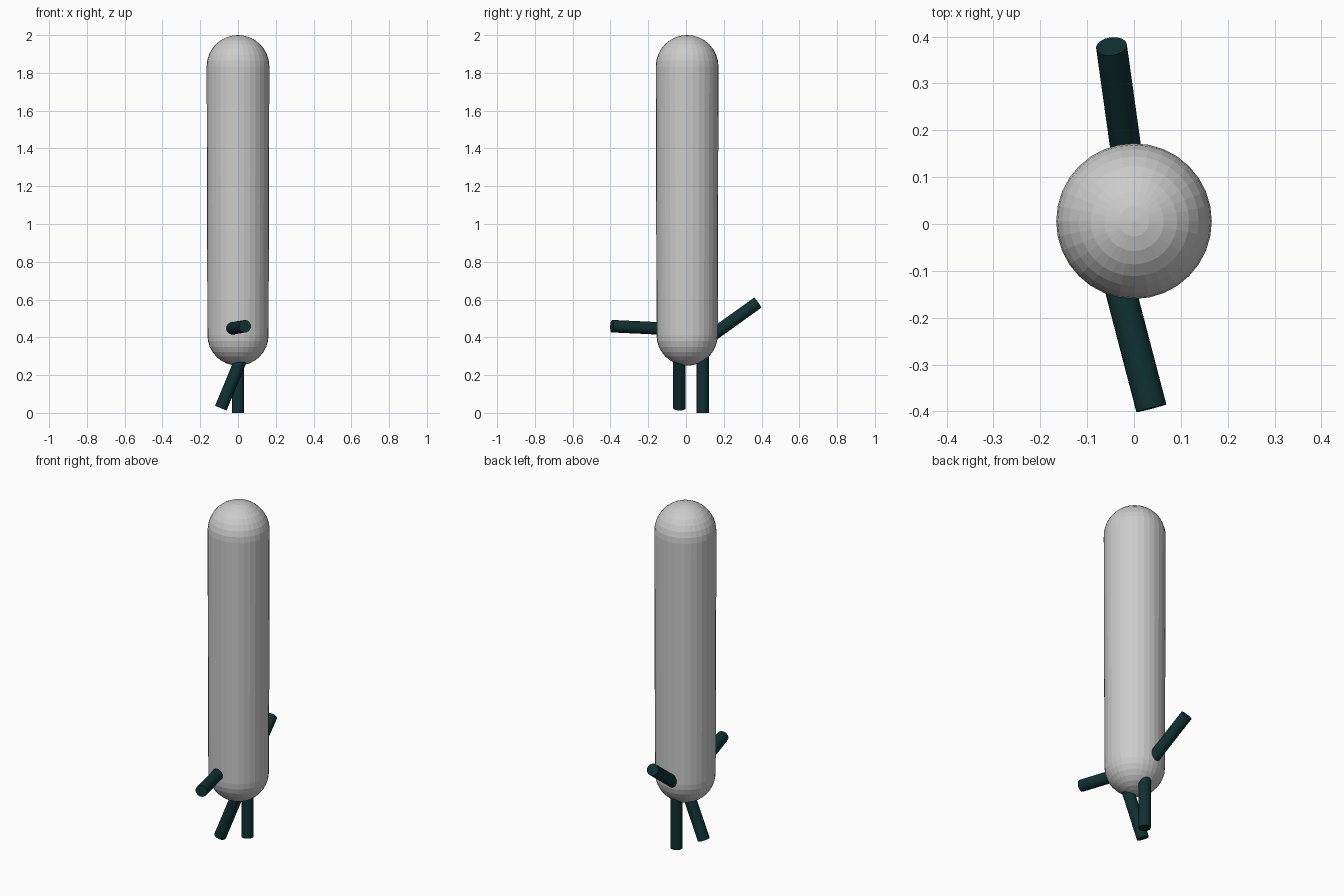
import bpy
import bmesh
from math import sin, cos, pi
from mathutils import Vector

cube = bpy.data.objects.get("Cube")
if cube:
    bpy.data.objects.remove(cube, do_unlink=True)

SIDES = 32


def make_material(name, rgb):
    mat = bpy.data.materials.new(name)
    mat.use_nodes = True
    color = (*rgb, 1.0)
    mat.diffuse_color = color
    mat.node_tree.nodes["Principled BSDF"].inputs["Base Color"].default_value = color
    return mat


def add_object(name, bm, mat):
    bmesh.ops.recalc_face_normals(bm, faces=bm.faces)
    mesh = bpy.data.meshes.new(name)
    bm.to_mesh(mesh)
    bm.free()
    mesh.materials.append(mat)
    obj = bpy.data.objects.new(name, mesh)
    bpy.context.collection.objects.link(obj)
    return obj


def capsule(name, bottom, top, r_low, r_high, center, mat, rings=8):
    """Lathe a half profile with two round ends, slightly tapered."""
    angles = [i * pi / 2 / rings for i in range(rings + 1)]
    profile = [(r_low * sin(a), bottom + r_low * (1 - cos(a))) for a in angles]
    profile += [(r_high * sin(a), top - r_high * (1 - cos(a))) for a in reversed(angles)]
    bm = bmesh.new()
    verts = [bm.verts.new((r, 0, z)) for r, z in profile]
    edges = [bm.edges.new(pair) for pair in zip(verts, verts[1:])]
    bmesh.ops.spin(bm, geom=verts + edges, cent=(0, 0, 0), axis=(0, 0, 1),
                   angle=2 * pi, steps=SIDES)
    bmesh.ops.remove_doubles(bm, verts=bm.verts, dist=0.0005)
    obj = add_object(name, bm, mat)
    obj.location = (*center, 0)
    return obj


def rod(name, start, end, radius, mat):
    """Flat-ended cylinder between two points."""
    start, end = Vector(start), Vector(end)
    axis = end - start
    bm = bmesh.new()
    bmesh.ops.create_cone(bm, cap_ends=True, segments=SIDES, radius1=radius,
                          radius2=radius, depth=axis.length)
    obj = add_object(name, bm, mat)
    obj.rotation_mode = 'QUATERNION'
    obj.rotation_quaternion = axis.to_track_quat('Z', 'Y')
    obj.location = (start + end) / 2
    return obj


gray = make_material("light gray", (0.6, 0.6, 0.6))
teal = make_material("dark teal", (0.005, 0.03, 0.031))

# Tall rounded body
capsule("body", 0.25, 2.0, 0.162, 0.166, (0, 0.006), gray)

# Limbs, each starting inside the body and ending in a flat tip
limbs = {
    "front_arm": ((-0.042, -0.09, 0.445), (0.037, -0.393, 0.459)),
    "back_arm": ((-0.009, 0.10, 0.383), (-0.048, 0.379, 0.583)),
    "front_leg": ((0.027, -0.035, 0.31), (-0.091, -0.035, 0.025)),
    "back_leg": ((0, 0.088, 0.33), (0, 0.088, 0)),
}
for name, (start, end) in limbs.items():
    rod(name, start, end, 0.033, teal)
